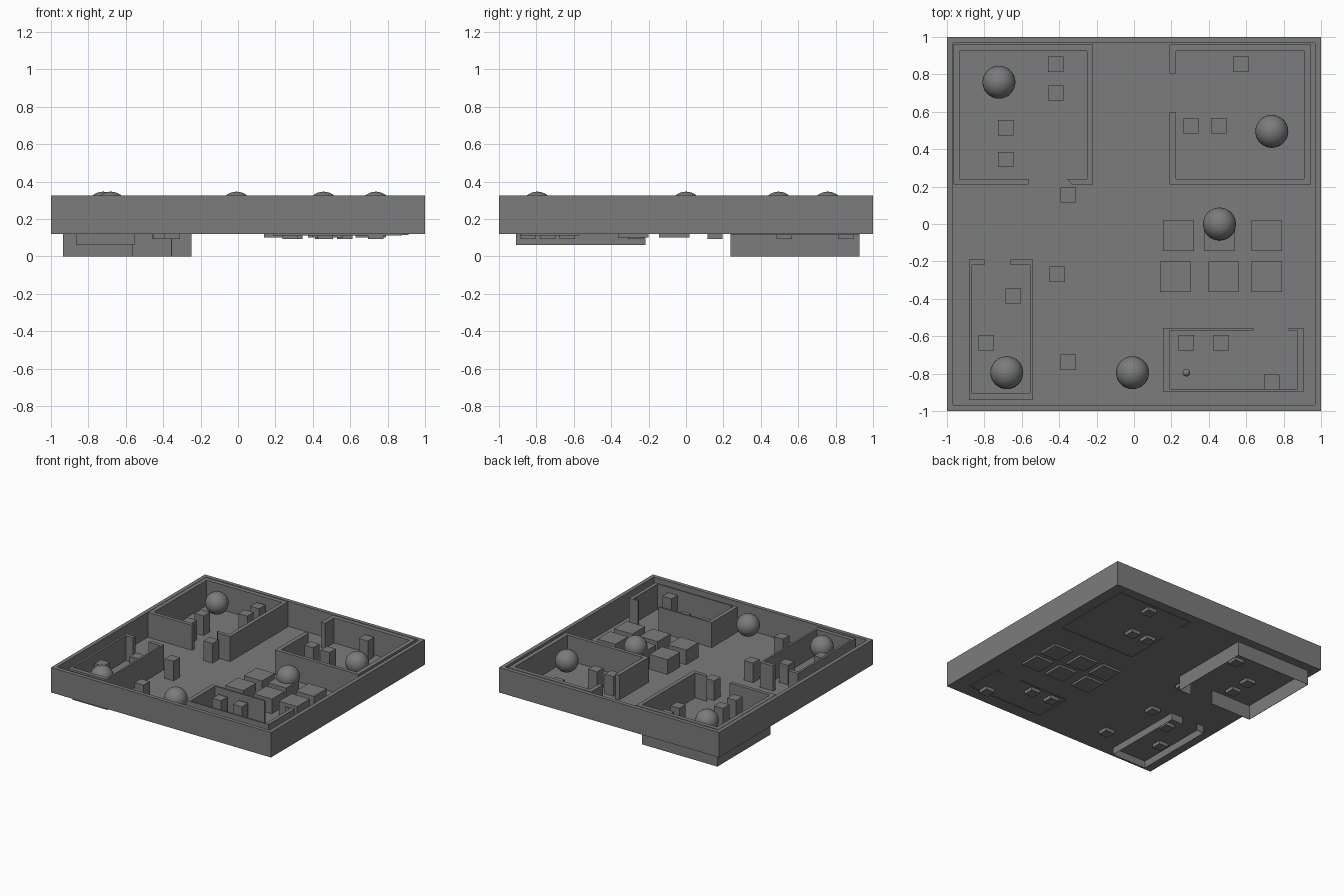
import bpy, bmesh

if "Cube" in bpy.data.objects:
    bpy.data.objects.remove(bpy.data.objects["Cube"])

WALL_TOP = 0.325
FLOOR_Z = 0.12

# Dark grey for the whole model
grey = bpy.data.materials.new("dark_grey")
grey.diffuse_color = (0.2, 0.2, 0.2, 1)
grey.use_nodes = True
grey.node_tree.nodes["Principled BSDF"].inputs["Base Color"].default_value = grey.diffuse_color


def finish(name, bm):
    bmesh.ops.recalc_face_normals(bm, faces=bm.faces)
    mesh = bpy.data.meshes.new(name)
    bm.to_mesh(mesh)
    bm.free()
    mesh.materials.append(grey)
    obj = bpy.data.objects.new(name, mesh)
    bpy.context.collection.objects.link(obj)
    return obj


def box(name, x, y, size, z0, z1):
    bm = bmesh.new()
    bmesh.ops.create_cube(bm, size=1)
    for v in bm.verts:
        v.co = (x + v.co.x * size, y + v.co.y * size, (z0 + z1) / 2 + v.co.z * (z1 - z0))
    return finish(name, bm)


def ball(name, x, y, z, r):
    bpy.ops.mesh.primitive_uv_sphere_add(segments=32, ring_count=16, radius=r, location=(x, y, z))
    obj = bpy.context.object
    obj.name = name
    obj.data.materials.append(grey)
    bpy.ops.object.shade_smooth()


def corners(r):
    x0, x1, y0, y1 = r
    return [(x0, y0), (x1, y0), (x1, y1), (x0, y1)]


def walls(name, outer, inner, z0, side=0, gap=None, gap_outer=None):
    """Thick rectangular wall with a thin skirt below the floor; gap = doorway (start, end)."""
    def path(r, g):
        c = corners(r)
        if not g:
            return c
        ends = [(p, c[side][1]) if side % 2 == 0 else (c[side][0], p) for p in g]
        return [ends[1]] + [c[(side + i) % 4] for i in range(1, 5)] + [ends[0]]

    # cross-section: position between inner (0) and outer (1) line, height
    section = [(0, WALL_TOP), (1, WALL_TOP), (1, FLOOR_Z), (0.08, FLOOR_Z), (0.08, z0), (0, z0)]
    bm = bmesh.new()
    rings = []
    for i, o in zip(path(inner, gap), path(outer, gap_outer or gap)):
        rings.append([bm.verts.new((i[0] + (o[0] - i[0]) * t, i[1] + (o[1] - i[1]) * t, z))
                      for t, z in section])
    pairs = list(zip(rings, rings[1:]))
    if gap:
        bm.faces.new(rings[0])
        bm.faces.new(rings[-1])
    else:
        pairs.append((rings[-1], rings[0]))
    n = len(section)
    for a, b in pairs:
        for k in range(n):
            bm.faces.new((a[k], a[(k + 1) % n], b[(k + 1) % n], b[k]))
    return finish(name, bm)


# Floor sheet and outer wall
bm = bmesh.new()
bm.faces.new([bm.verts.new((x, y, FLOOR_Z - 0.001)) for x, y in corners((-0.998, 0.998, -0.998, 0.998))])
finish("floor", bm)
walls("outer_wall", (-1, 1, -1, 1), (-0.968, 0.968, -0.968, 0.968), 0.1195)

# Four rooms (side: 0 front, 1 right, 2 back, 3 left holds the doorway)
walls("room_back_left", (-0.965, -0.218, 0.21, 0.96), (-0.932, -0.25, 0.24, 0.925), 0.0, 0,
      (-0.565, -0.358), (-0.565, -0.332))
walls("room_back_right", (0.19, 0.945, 0.21, 0.96), (0.225, 0.91, 0.24, 0.925), 0.113, 3, (0.805, 0.595))
walls("room_front_left", (-0.883, -0.54, -0.94, -0.19), (-0.866, -0.555, -0.905, -0.22), 0.06, 2,
      (-0.66, -0.80))
walls("room_front_right", (0.155, 0.905, -0.895, -0.555), (0.19, 0.875, -0.882, -0.57), 0.112, 2,
      (0.825, 0.64))

# Small upright blocks
for x, y in [(-0.418, 0.855), (-0.418, 0.7), (-0.685, 0.515), (-0.685, 0.345), (-0.352, 0.155),
             (-0.41, -0.268), (-0.645, -0.385), (-0.79, -0.635), (-0.352, -0.74),
             (0.57, 0.855), (0.305, 0.525), (0.453, 0.525),
             (0.28, -0.635), (0.467, -0.635), (0.737, -0.845)]:
    box("small_block", x, y, 0.082, 0.092, 0.28)

# Six large blocks
for x, y in [(0.237, -0.063), (0.457, -0.063), (0.71, -0.063),
             (0.222, -0.282), (0.48, -0.282), (0.71, -0.282)]:
    box("large_block", x, y, 0.165, 0.102, 0.24)

# Balls
for x, y in [(-0.722, 0.758), (0.737, 0.495), (0.457, 0.0), (-0.68, -0.795), (-0.008, -0.795)]:
    ball("ball", x, y, 0.258, 0.088)
ball("small_ball", 0.28, -0.795, 0.2, 0.02)
